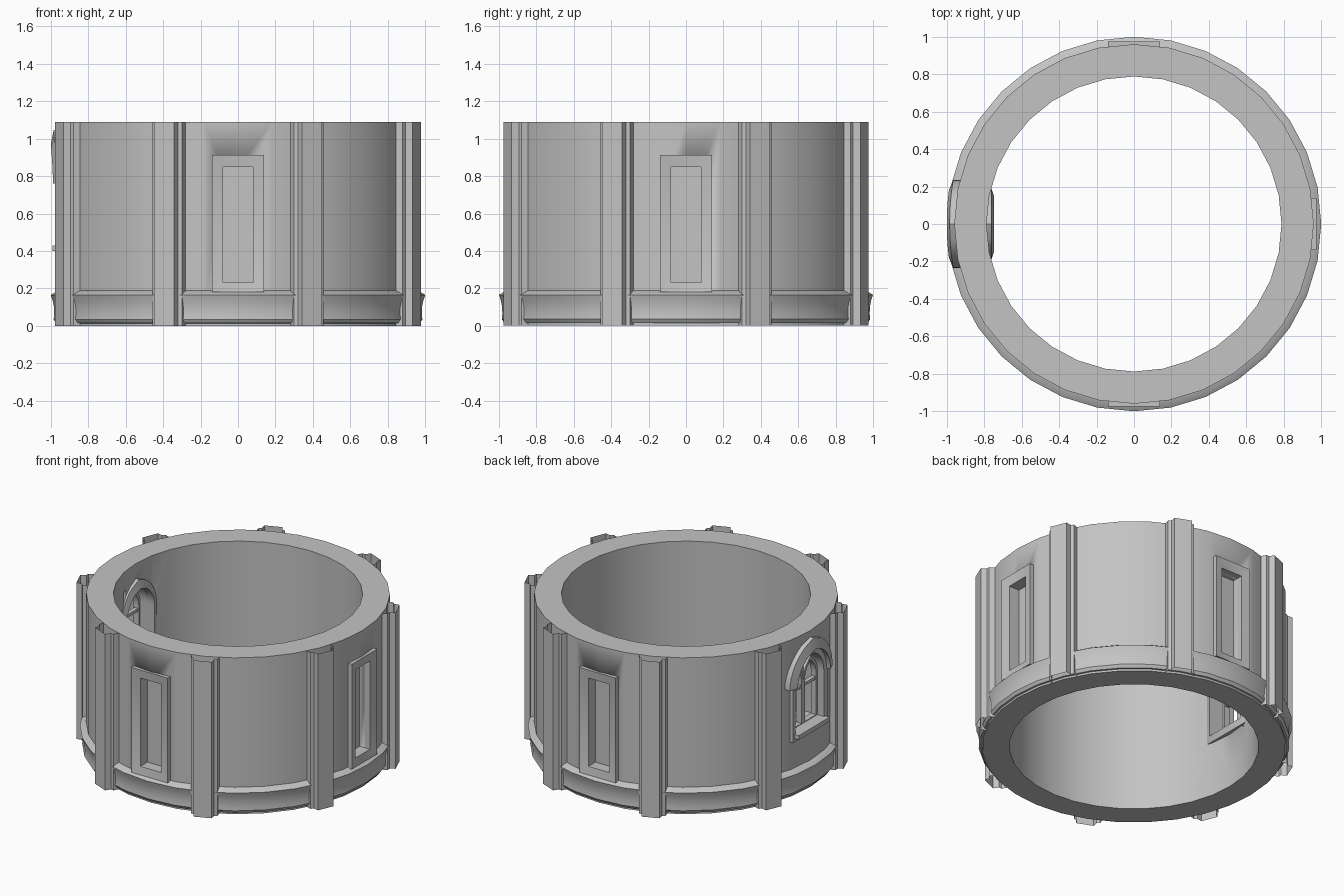
import bpy, bmesh, math
from mathutils import Matrix

cube = bpy.data.objects.get("Cube")
if cube:
    bpy.data.objects.remove(cube, do_unlink=True)

stone = bpy.data.materials.new("grey_stone")
stone.use_nodes = True
GREY = (0.55, 0.55, 0.55, 1)
stone.diffuse_color = GREY
stone.node_tree.nodes["Principled BSDF"].inputs["Base Color"].default_value = GREY

HEIGHT = 1.09
SIDES = 32
WINDOW_SIDE = math.pi


def finish(name, bm, azimuth=0.0, fix=True):
    """Turn a bmesh into a shaded object; +x is outward before turning."""
    if fix:
        bmesh.ops.recalc_face_normals(bm, faces=bm.faces)
    bm.transform(Matrix.Rotation(azimuth, 4, 'Z'))
    mesh = bpy.data.meshes.new(name)
    bm.to_mesh(mesh)
    bm.free()
    mesh.materials.append(stone)
    obj = bpy.data.objects.new(name, mesh)
    bpy.context.collection.objects.link(obj)
    bpy.ops.object.select_all(action='DESELECT')
    obj.select_set(True)
    bpy.context.view_layer.objects.active = obj
    bpy.ops.object.shade_smooth_by_angle(angle=math.radians(28))
    return obj


def bridge(bm, rows, close_rows, close_cols):
    """Quads between equal rows of points."""
    grid = [[bm.verts.new(p) for p in row] for row in rows]
    n, m = len(grid), len(grid[0])
    for i in range(n if close_rows else n - 1):
        for j in range(m if close_cols else m - 1):
            a, b = grid[i], grid[(i + 1) % n]
            k = (j + 1) % m
            bm.faces.new((a[j], a[k], b[k], b[j]))
    return grid


def lathe(name, profile):
    bm = bmesh.new()
    rows = []
    for i in range(SIDES):
        a = math.tau * i / SIDES
        rows.append([(r * math.cos(a), r * math.sin(a), z) for r, z in profile])
    bridge(bm, rows, True, True)
    return finish(name, bm)


def frame(name, outer, inner, depths, azimuth, closed=True, bend=0.0):
    """Moulding between two outlines; depths: outer back/front, inner front/back."""
    bm = bmesh.new()
    loops = zip((outer, outer, inner, inner), depths)
    rows = [[(d - bend * u * u, u, z) for u, z in pts] for pts, d in loops]
    grid = bridge(bm, rows, True, closed)
    if not closed:
        bm.faces.new([row[0] for row in grid])
        bm.faces.new([row[-1] for row in grid])
    return finish(name, bm, azimuth)


def prism(name, outline, d0, d1, azimuth):
    bm = bmesh.new()
    grid = bridge(bm, [[(d, u, z) for u, z in outline] for d in (d0, d1)], False, True)
    for row in grid:
        bm.faces.new(row)
    return finish(name, bm, azimuth)


def rect(half, z0, z1, u=0.0):
    return [(u + half, z0), (u + half, z1), (u - half, z1), (u - half, z0)]


def arch(half, spring, apex, bottom=None, u=0.0, steps=8):
    """Slightly pointed arch outline."""
    rise = apex - spring
    radius = (half * half + rise * rise) / (2 * half)
    sweep = math.atan2(rise, half - (half - radius) - (radius - (radius - half)) + radius - half)
    side = []
    for i in range(steps + 1):
        a = sweep * i / steps
        side.append((half - radius + radius * math.cos(a), spring + radius * math.sin(a)))
    side[-1] = (0.0, apex)
    if bottom is not None:
        side.insert(0, (half, bottom))
    pts = side + [(-x, z) for x, z in reversed(side[:-1])]
    return [(x + u, z) for x, z in pts]


def cut(target, cutter):
    mod = target.modifiers.new("cut", 'BOOLEAN')
    mod.object = cutter
    mod.operation = 'DIFFERENCE'
    mod.solver = 'EXACT'
    bpy.context.view_layer.objects.active = target
    bpy.ops.object.modifier_apply(modifier=mod.name)
    bpy.data.objects.remove(cutter, do_unlink=True)


# Round wall
wall = lathe("round_wall", [(0.96, 0), (0.96, HEIGHT), (0.788, HEIGHT), (0.788, 0)])

# Concave moulding around the foot of the wall
lathe("base_moulding", [(0.94, 0.19), (0.965, 0.187), (1.0, 0.165), (0.99, 0.135),
                        (0.983, 0.1), (0.982, 0.06), (0.985, 0.035),
                        (0.972, 0.015), (0.94, 0.012)])

# Stepped hollow pilasters
half_profile = [(0.94, 0.092), (0.988, 0.086), (0.995, 0.066), (1.033, 0.058)]
profile = half_profile + [(r, -t) for r, t in reversed(half_profile)]
for i in range(8):
    bm = bmesh.new()
    bridge(bm, [[(r, t, z) for r, t in profile] for z in (0, HEIGHT)], False, False)
    for f in bm.faces:
        f.normal_update()
    outward = max(bm.faces, key=lambda f: f.calc_center_median().x)
    if outward.normal.x < 0:
        bmesh.ops.reverse_faces(bm, faces=bm.faces)
    finish("pilaster", bm, math.tau * (i + 0.5) / 8, fix=False)

# Blind narrow niches with sloping frames
for side in (-1, 0, 1):
    az = side * math.pi / 2
    cut(wall, prism("niche_cutter", rect(0.082, 0.23, 0.85), 0.88, 1.1, az))
    frame("niche_frame", rect(0.14, 0.18, 0.912), rect(0.08, 0.232, 0.848),
          (0.92, 0.976, 0.962, 0.92), az)

# Arched window opening, lining, hood and inner surround
cut(wall, prism("arch_cutter", arch(0.17, 0.75, 0.95, 0.40), 0.6, 1.2, WINDOW_SIDE))
frame("arch_lining", arch(0.195, 0.75, 0.98, 0.38), arch(0.155, 0.75, 0.93, 0.42),
      (0.80, 0.972, 0.962, 0.80), WINDOW_SIDE, bend=0.3)
frame("arch_hood", arch(0.235, 0.76, 1.045), arch(0.18, 0.76, 0.97),
      (0.93, 0.985, 1.0, 0.93), WINDOW_SIDE, closed=False, bend=0.35)
frame("inner_surround", arch(0.19, 0.75, 0.985, 0.38), arch(0.15, 0.75, 0.925, 0.42),
      (0.80, 0.762, 0.748, 0.80), WINDOW_SIDE)
prism("window_sill", rect(0.17, 0.40, 0.43), 0.80, 0.99, WINDOW_SIDE)

# Window tracery: mullion, crossbar and twin lancets
prism("mullion", rect(0.01, 0.42, 0.93), 0.87, 0.90, WINDOW_SIDE)
prism("crossbar", rect(0.157, 0.68, 0.70), 0.87, 0.90, WINDOW_SIDE)
for u in (-0.08, 0.08):
    frame("lancet", arch(0.08, 0.72, 0.87, 0.42, u), arch(0.062, 0.72, 0.845, 0.435, u),
          (0.865, 0.905, 0.905, 0.865), WINDOW_SIDE)
